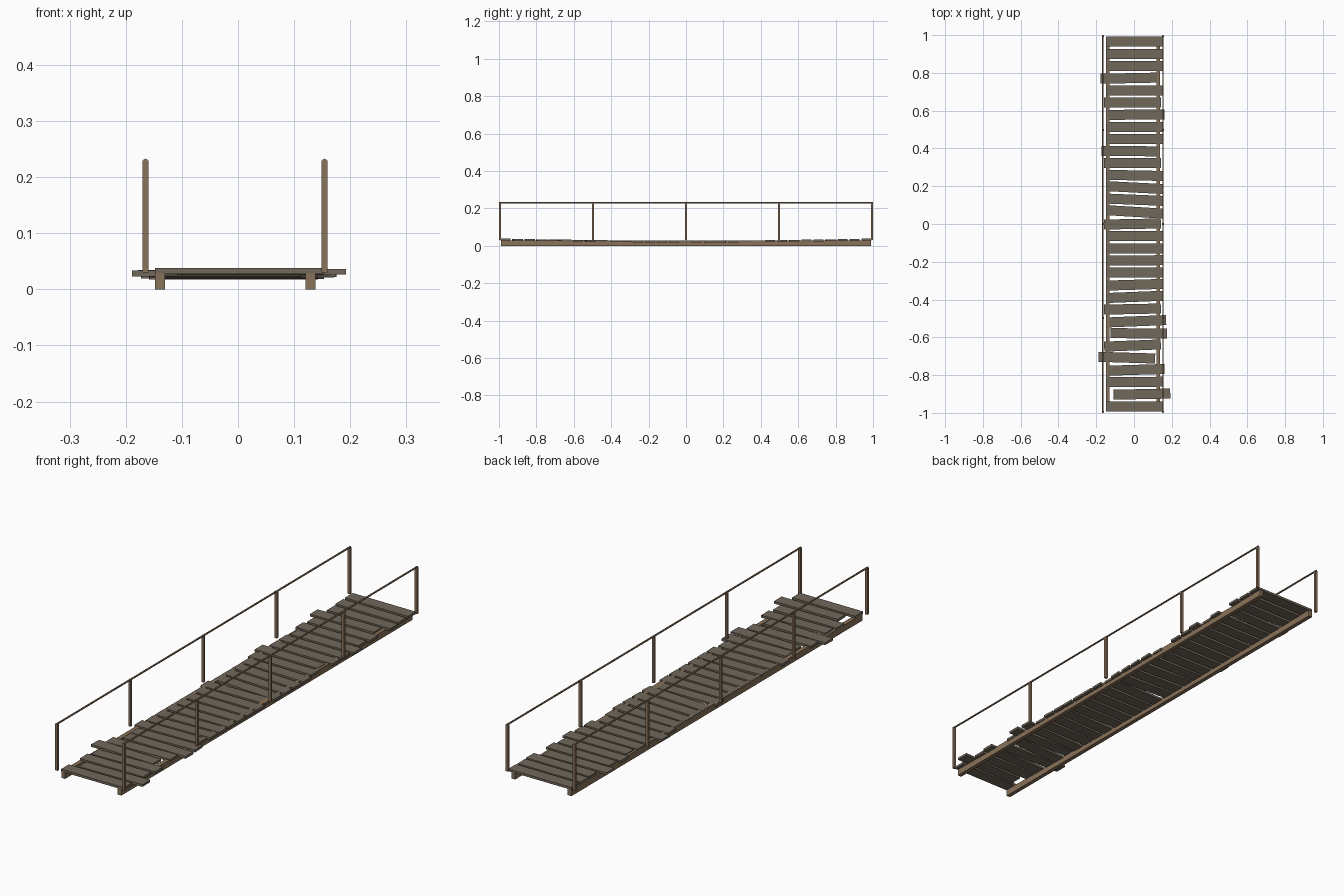
import bpy
import math

old = bpy.data.objects.get("Cube")
if old:
    bpy.data.objects.remove(old, do_unlink=True)


def make_material(name, rgb):
    mat = bpy.data.materials.new(name)
    mat.use_nodes = True
    mat.diffuse_color = (*rgb, 1)
    mat.node_tree.nodes["Principled BSDF"].inputs["Base Color"].default_value = (*rgb, 1)
    return mat


brown = make_material("brown wood", (0.25, 0.165, 0.1))
weathered = make_material("weathered grey wood", (0.165, 0.138, 0.105))


def box(name, centre, size, mat, turn=0.0):
    bpy.ops.mesh.primitive_cube_add(size=1, location=centre, rotation=(0, 0, turn))
    ob = bpy.context.object
    ob.name = name
    ob.scale = size
    ob.data.materials.append(mat)
    return ob


# Deck planks, back to front: (sideways shift, tilt) in hundredths
loose = {2: (0.5, 0), 3: (-3, 2), 5: (-1, 0), 6: (1, 1), 9: (-2.5, -1),
         10: (-1, 0), 11: (0, -2), 12: (0, -5), 13: (0, -4), 14: (0, -6),
         15: (-1, 2), 18: (0, 1), 20: (0, 3), 21: (0, 4), 22: (-1, 2),
         23: (1.8, 4), 24: (2.3, -1), 25: (-1, 4), 26: (-4, -3),
         27: (1, 3), 28: (0, 1), 29: (4, 2)}
COUNT = 31
END = 0.965
for i in range(COUNT):
    shift, tilt = loose.get(i, (0, 0))
    y = END - 2 * END * i / (COUNT - 1)
    sag = 0.01 * (1 - (y / END) ** 2)
    box(f"deck_plank_{i + 1}", (0.002 + shift / 100, y, 0.033 - sag),
        (0.3, 0.053, 0.01), weathered, tilt / 100)

# Support beams, posts and handrails on each side
for side, beam_x, rail_x in (("left", 0.129, 0.154), ("right", -0.139, -0.165)):
    box(f"{side}_support_beam", (beam_x, 0, 0.014), (0.018, 1.98, 0.028), brown)
    for k in range(5):
        box(f"{side}_post_{k + 1}", (rail_x, -0.994 + k * 0.497, 0.13),
            (0.011, 0.01, 0.2), brown)
    bpy.ops.mesh.primitive_cylinder_add(
        vertices=6, radius=0.004, depth=2, location=(rail_x, 0, 0.229),
        rotation=(math.pi / 2, 0, 0))
    rail = bpy.context.object
    rail.name = f"{side}_handrail"
    rail.data.materials.append(brown)
